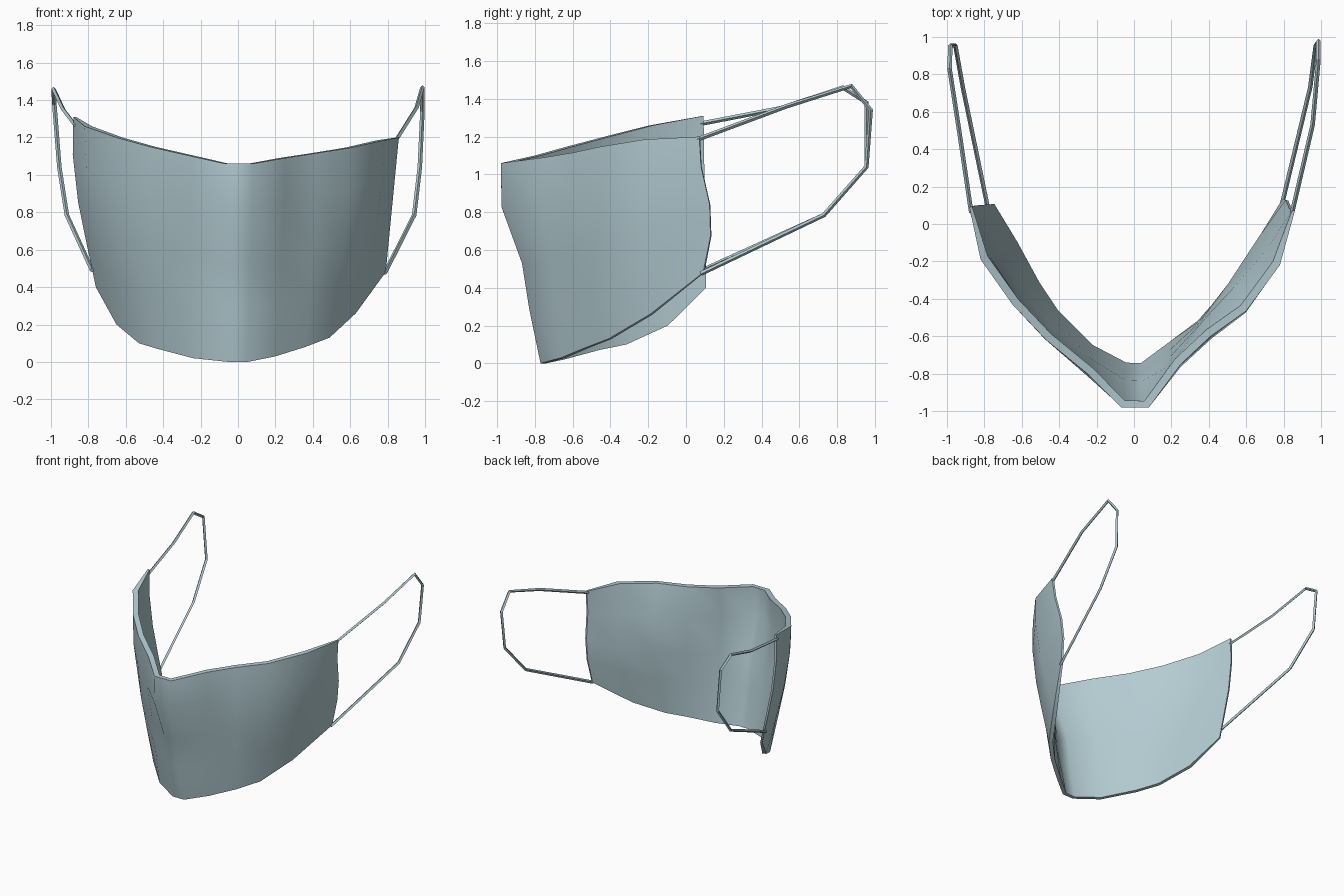
import bpy, math
from mathutils import Vector

if "Cube" in bpy.data.objects:
    bpy.data.objects.remove(bpy.data.objects["Cube"])

cloth = bpy.data.materials.new("pale_blue_cloth")
cloth.diffuse_color = (0.45, 0.60, 0.64, 1)
cloth.use_nodes = True
cloth.node_tree.nodes["Principled BSDF"].inputs["Base Color"].default_value = cloth.diffuse_color


def finish(obj, angle):
    bpy.ops.object.select_all(action='DESELECT')
    obj.select_set(True)
    bpy.context.view_layer.objects.active = obj
    if obj.type == 'CURVE':
        bpy.ops.object.convert(target='MESH')
    for m in list(obj.modifiers):
        bpy.ops.object.modifier_apply(modifier=m.name)
    bpy.ops.object.shade_smooth_by_angle(angle=math.radians(angle))


# Mask panel: lofted between its upper and lower edges, left to right
top = [(-.88, .09, 1.31), (-.82, -.19, 1.26), (-.65, -.43, 1.20), (-.47, -.62, 1.15),
       (-.25, -.80, 1.10), (-.07, -.98, 1.06), (.08, -.98, 1.06), (.25, -.75, 1.09),
       (.41, -.60, 1.115), (.60, -.465, 1.145), (.78, -.22, 1.185), (.86, .07, 1.20)]
bottom = [(-.76, .10, .40), (-.65, -.11, .20), (-.53, -.33, .10), (-.43, -.48, .07),
          (-.24, -.67, .02), (-.05, -.77, 0), (.05, -.77, 0), (.20, -.66, .03),
          (.36, -.54, .08), (.49, -.41, .13), (.63, -.19, .26), (.79, .09, .48)]
levels = [0, .22, .5, .73, 1]
bulge_middle = [0, .045, -.015, 0, 0]
bulge_side = [0, .03, .035, .02, 0]
bulge_right_end = [0, .005, .045, .045, 0]
n = len(top)
outer, inner = [], []
for j, v in enumerate(levels):
    for i in range(n):
        p = Vector(top[i]).lerp(Vector(bottom[i]), v)
        out = Vector((p.x, p.y - .1, 0)).normalized()
        w = min(1, abs(p.x) / .4)
        amount = bulge_middle[j] * (1 - w) + bulge_side[j] * w
        if i == n - 1:
            out, amount = Vector((0, 1, 0)), bulge_right_end[j]
        outer.append(p + out * amount)

# Lining: offset inward, thinner at both ends
for j, v in enumerate(levels):
    for i in range(n):
        a = outer[j * n + max(i - 1, 0)]
        b = outer[j * n + min(i + 1, n - 1)]
        normal = Vector((a.y - b.y, b.x - a.x, 0)).normalized()
        thick = .015 if i in (0, n - 1) else .042 - .012 * v
        inner.append(outer[j * n + i] + normal * thick)
# On the right the lining is pulled to a straight ridge across the panel
start, end = Vector((.09, -.93, 1.0)), Vector((.80, .13, .70))
for i in range(7, n - 1):
    first, last = inner[i].copy(), inner[(len(levels) - 1) * n + i].copy()
    ridge = start.lerp(end, ((first.x + last.x) / 2 - start.x) / (end.x - start.x))
    for j in range(1, len(levels) - 1):
        z = first.z + (last.z - first.z) * levels[j]
        if z > ridge.z:
            q = first.lerp(ridge, (first.z - z) / (first.z - ridge.z))
        else:
            q = ridge.lerp(last, (ridge.z - z) / (ridge.z - last.z))
        inner[j * n + i] = q

rows, total = len(levels), len(outer)
faces = []
for j in range(rows - 1):
    for i in range(n - 1):
        a = j * n + i
        f = (a, a + n, a + n + 1, a + 1)
        faces.append(f)
        faces.append(tuple(k + total for k in reversed(f)))
# Rim joining cloth and lining
border = [j * n for j in range(rows)] + [(rows - 1) * n + i for i in range(1, n)]
border += [j * n + n - 1 for j in range(rows - 2, -1, -1)] + list(range(n - 2, 0, -1))
for a, b in zip(border, border[1:] + border[:1]):
    faces.append((b, a, a + total, b + total))
mesh = bpy.data.meshes.new("mask_panel")
mesh.from_pydata(outer + inner, [], faces)
mesh.materials.append(cloth)
panel = bpy.data.objects.new("mask_panel", mesh)
bpy.context.collection.objects.link(panel)
finish(panel, 60)


# Ear loops: thin square cords
def ear_loop(name, pts):
    cu = bpy.data.curves.new(name, 'CURVE')
    cu.dimensions = '3D'
    cu.bevel_depth = .012
    cu.bevel_resolution = 0
    cu.use_fill_caps = True
    sp = cu.splines.new('POLY')
    sp.points.add(len(pts) - 1)
    for q, p in zip(sp.points, pts):
        q.co = (*p, 1)
    cu.materials.append(cloth)
    ob = bpy.data.objects.new(name, cu)
    bpy.context.collection.objects.link(ob)
    finish(ob, 30)


ear_loop("left_ear_loop", [(-.87, .06, 1.265), (-.935, .50, 1.35), (-.986, .83, 1.46),
                           (-.982, .955, 1.38), (-.955, .955, 1.04), (-.915, .73, .785),
                           (-.78, .08, .49)])
ear_loop("right_ear_loop", [(.845, .06, 1.185), (.955, .53, 1.36), (.986, .875, 1.468),
                            (.986, .978, 1.34), (.972, .955, 1.04), (.942, .73, .785),
                            (.785, .08, .475)])
